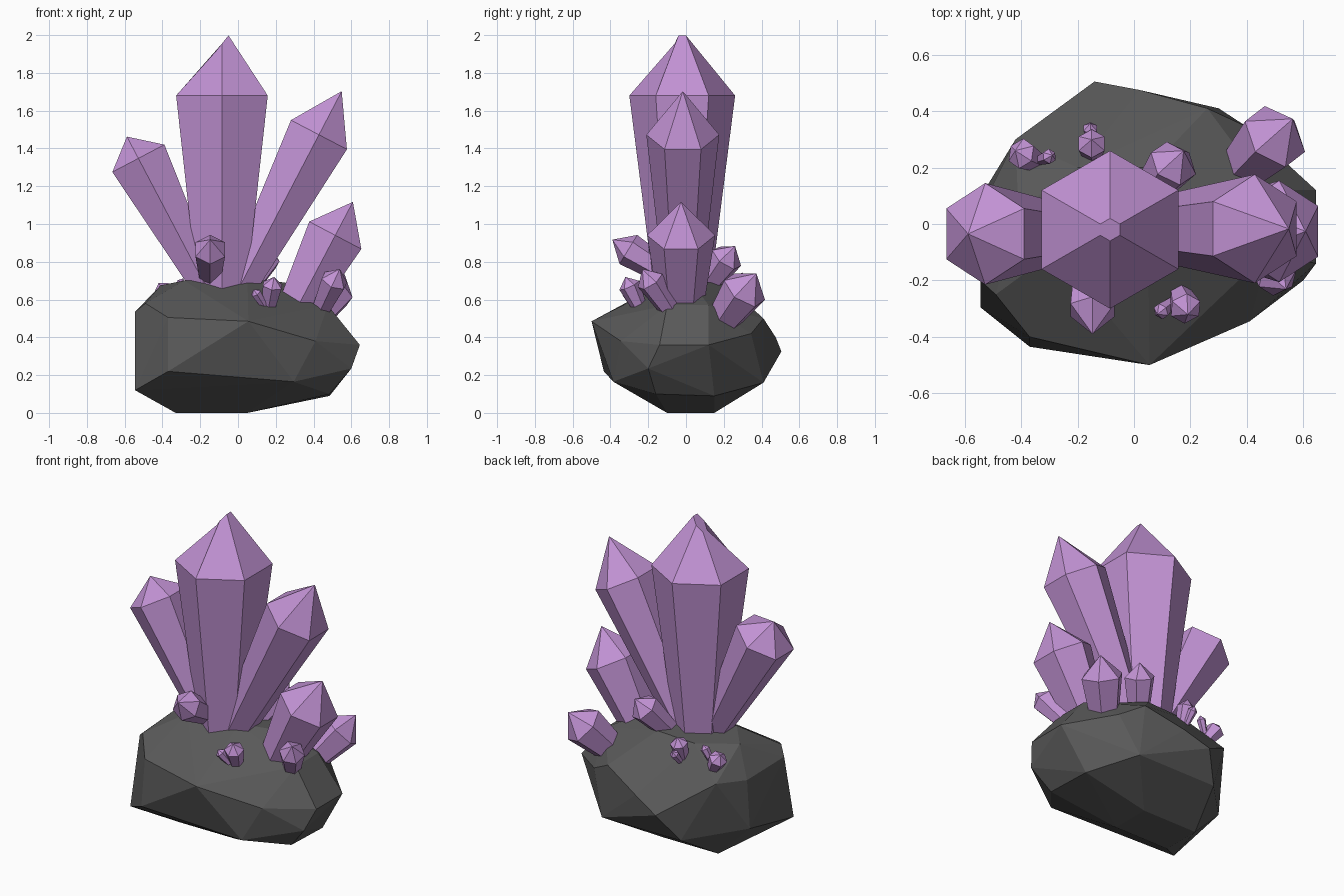
import bpy, bmesh, math
from mathutils import Vector

if "Cube" in bpy.data.objects:
    bpy.data.objects.remove(bpy.data.objects["Cube"])

def material(name, rgb):
    m = bpy.data.materials.new(name)
    m.diffuse_color = (*rgb, 1)
    m.use_nodes = True
    m.node_tree.nodes["Principled BSDF"].inputs["Base Color"].default_value = m.diffuse_color
    return m

purple = material("amethyst_purple", (0.54, 0.29, 0.66))
grey = material("dark_rock", (0.1, 0.1, 0.1))

def finish(bm, name, mat):
    bmesh.ops.recalc_face_normals(bm, faces=bm.faces)
    me = bpy.data.meshes.new(name)
    bm.to_mesh(me)
    bm.free()
    me.materials.append(mat)
    ob = bpy.data.objects.new(name, me)
    bpy.context.collection.objects.link(ob)

def crystal(name, shoulder, axis, r, length, r_base, tip, cut=None):
    """Six-sided shaft that widens to its shoulder, then a pointed tip.
    cut = (radius, slope) chops the point off along a slanted plane."""
    c, d = Vector(shoulder), Vector(axis).normalized()
    v = Vector((0, 1, 0))
    v = (v - d * v.dot(d)).normalized()
    u = v.cross(d)
    bm = bmesh.new()

    def ring(centre, rad, slope=0):
        out = []
        for i in range(6):
            a = i * math.pi / 3
            p = centre + v * rad * math.cos(a) + u * rad * math.sin(a)
            out.append(bm.verts.new(p + d * slope * math.sin(a)))
        return out

    def bridge(a, b):
        for i in range(6):
            j = (i + 1) % 6
            bm.faces.new((a[i], a[j], b[j], b[i]))

    base, top = ring(c - d * length, r_base), ring(c, r)
    bm.faces.new(base)
    bridge(base, top)
    if cut:
        end = ring(c + d * tip, *cut)
        bridge(top, end)
        bm.faces.new(end)
    else:
        apex = bm.verts.new(c + d * tip)
        for i in range(6):
            bm.faces.new((top[i], top[(i + 1) % 6], apex))
    finish(bm, name, purple)

# Rock base: faceted boulder as a convex hull
rock_points = [
    # flat foot
    (-.33, -.1, 0), (.05, -.1, 0), (.05, .15, 0), (-.33, .15, 0),
    # lower belt
    (-.545, -.295, .12), (-.37, -.435, .22), (.295, -.385, .165), (.485, -.16, .1),
    (.6, -.2, .235), (.485, .15, .09), (.3, .41, .16), (-.25, .41, .16), (-.53, .12, .2),
    # widest belt
    (.645, -.14, .36), (.645, .12, .36), (-.14, .505, .325), (.02, .475, .4),
    (.4, .345, .42), (.41, -.345, .38),
    # upper belt
    (.055, -.5, .485), (-.37, -.4, .505), (-.545, -.2, .535), (-.51, .12, .5),
    (-.49, -.25, .58), (-.42, .3, .52), (.26, .41, .5),
    # crown
    (-.41, .05, .675), (-.285, -.1, .70), (-.2, .2, .68), (.05, -.06, .71),
    (.06, .2, .69), (.25, .03, .69), (.475, -.1, .57), (.475, .12, .57),
]
bm = bmesh.new()
for p in rock_points:
    bm.verts.new(p)
res = bmesh.ops.convex_hull(bm, input=bm.verts)
loose = [v for v in bm.verts if not v.link_faces]
bmesh.ops.delete(bm, geom=loose, context='VERTS')
finish(bm, "rock_base", grey)

# Large crystals: shoulder centre, axis, radius, shaft length, base radius, tip height
crystal("main_crystal", (-.085, -.02, 1.68), (0, 0, 1), .28, 1.1, .14, .275, (.04, .05))
crystal("left_crystal", (-.5275, -.035, 1.3475), (-.466, 0, .885), .18, .85, .075, .13)
crystal("right_crystal", (.4285, -.017, 1.4725), (.463, 0, .887), .193, .95, .095, .26)
crystal("low_right_crystal", (.515, -.026, .94), (.466, 0, .885), .18, .5, .11, .2)

# Small crystals around the crown
crystal("back_right_crystal", (.5, .31, .65), (.5, .5, .7), .125, .32, .075, .125)
crystal("front_right_crystal", (.51, -.19, .70), (.35, -.5, .75), .075, .26, .045, .08)
crystal("front_left_crystal", (-.147, -.305, .865), (0, -.85, .52), .09, .36, .055, .1)
crystal("back_crystal", (.14, .215, .82), (.4, .5, .7), .09, .26, .055, .085)

# Tiny paired crystals
crystal("front_bud", (.183, -.3, .675), (.15, -.4, .85), .058, .16, .035, .05)
crystal("front_bud_small", (.095, -.31, .635), (-.5, -.4, .8), .03, .1, .018, .025)
crystal("left_bud", (-.4, .25, .655), (-.5, .25, .8), .055, .15, .03, .04)
crystal("left_bud_small", (-.3, .24, .69), (.4, .15, .85), .027, .1, .016, .025)
crystal("back_bud", (-.15, .285, .70), (0, .3, .9), .053, .14, .032, .045)
crystal("back_bud_small", (-.155, .34, .655), (0, .6, .7), .027, .1, .016, .025)
